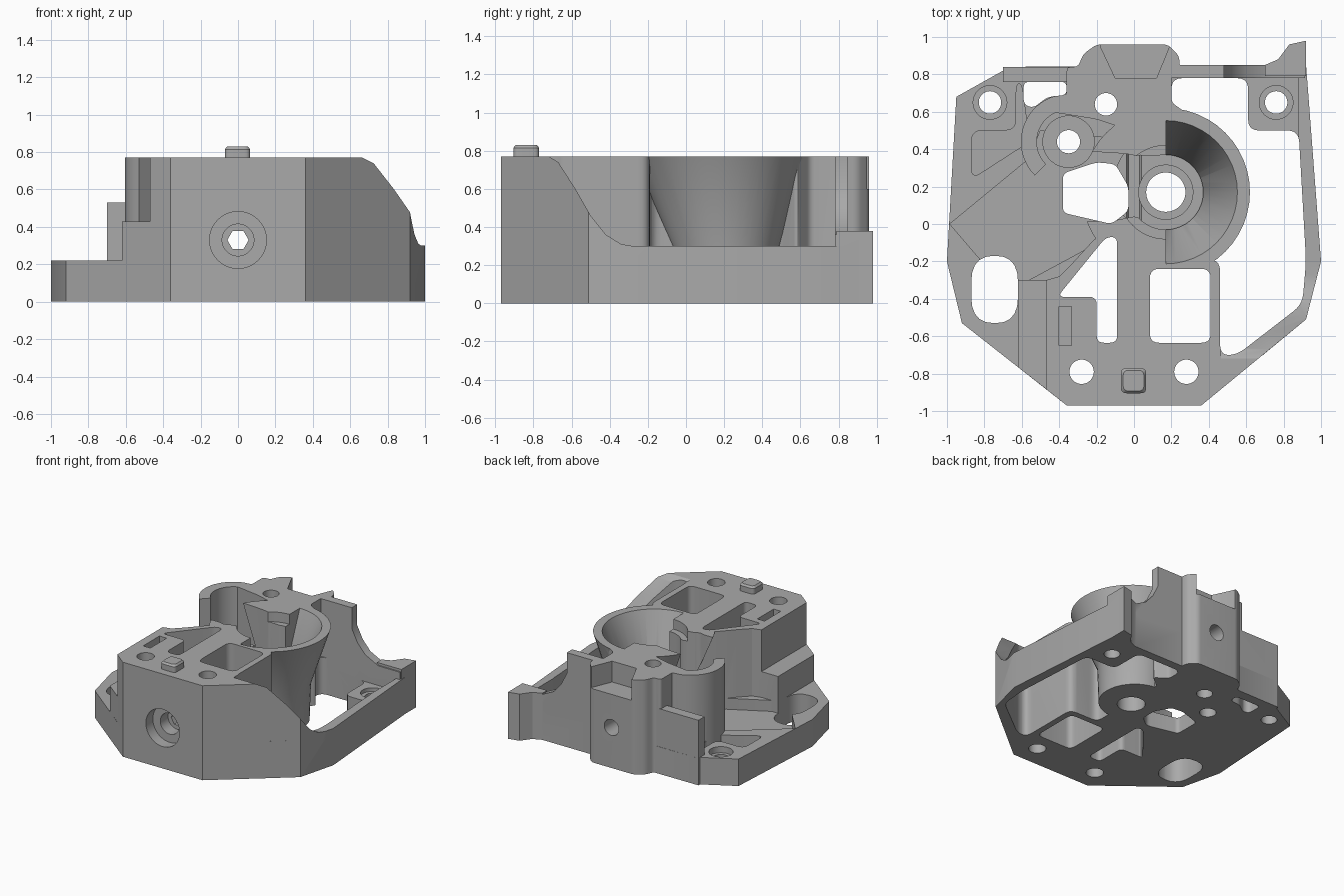
import bpy, bmesh
from math import cos, sin, radians, pi
from mathutils import Vector

cube = bpy.data.objects.get("Cube")
if cube:
    bpy.data.objects.remove(cube, do_unlink=True)

grey = bpy.data.materials.new("matte grey")
grey.use_nodes = True
grey.diffuse_color = (0.4, 0.4, 0.4, 1)
for node in grey.node_tree.nodes:
    if node.type == 'BSDF_PRINCIPLED':
        node.inputs["Base Color"].default_value = (0.4, 0.4, 0.4, 1)


def rounded(pts, r, steps=5):
    """Round every corner of a closed outline."""
    out, n = [], len(pts)
    for i in range(n):
        p, a, b = Vector(pts[i]), Vector(pts[i - 1]), Vector(pts[(i + 1) % n])
        s = p + (a - p).normalized() * min(r, (a - p).length * 0.48)
        e = p + (b - p).normalized() * min(r, (b - p).length * 0.48)
        for k in range(steps + 1):
            t = k / steps
            out.append(tuple(s * (1 - t) ** 2 + p * 2 * t * (1 - t) + e * t * t))
    return out


def arc(cx, cy, r, a0, a1, n=24):
    return [(cx + r * cos(radians(a0 + (a1 - a0) * i / n)),
             cy + r * sin(radians(a0 + (a1 - a0) * i / n))) for i in range(n + 1)]


def circle(cx, cy, r, n=48):
    return arc(cx, cy, r, 0, 360 - 360 / n, n - 1)


def loft(name, sections, axis='z'):
    """Solid through a stack of (outline, position) sections along an axis."""
    order = {'z': lambda a, b, c: (a, b, c),
             'y': lambda a, b, c: (a, c, b),
             'x': lambda a, b, c: (c, a, b)}[axis]
    bm = bmesh.new()
    rings = [[bm.verts.new(order(a, b, c)) for a, b in pts] for pts, c in sections]
    n = len(rings[0])
    for lo, hi in zip(rings, rings[1:]):
        for i in range(n):
            j = (i + 1) % n
            bm.faces.new((lo[i], lo[j], hi[j], hi[i]))
    bm.faces.new(rings[0][::-1])
    bm.faces.new(rings[-1])
    bmesh.ops.recalc_face_normals(bm, faces=bm.faces)
    mesh = bpy.data.meshes.new(name)
    bm.to_mesh(mesh)
    bm.free()
    mesh.materials.append(grey)
    ob = bpy.data.objects.new(name, mesh)
    bpy.context.scene.collection.objects.link(ob)
    return ob


def prism(name, pts, lo, hi, axis='z'):
    return loft(name, [(pts, lo), (pts, hi)], axis)


def box(x0, x1, y0, y1):
    return [(x0, y0), (x1, y0), (x1, y1), (x0, y1)]


def combine(target, other, op):
    mod = target.modifiers.new("combine", 'BOOLEAN')
    mod.operation, mod.object, mod.solver = op, other, 'EXACT'
    bpy.context.view_layer.objects.active = target
    bpy.ops.object.modifier_apply(modifier=mod.name)
    bpy.data.objects.remove(other, do_unlink=True)


def add(ob, to=None):
    combine(to or body, ob, 'UNION')


def cut(ob, from_=None):
    combine(from_ or body, ob, 'DIFFERENCE')


# Base plate
body = prism("housing", [
    (-.95, .68), (-1, -.2), (-.92, -.53), (-.36, -.97), (.36, -.97), (.92, -.51),
    (1, -.2), (.92, .85), (-.7, .84), (-.7, .82)], 0, .22)

# Sunken floor and the pocket beside the left rear screw post
cut(prism("floor_cut", [
    (-.985, 0), (-.83, -.18), (-.72, -.3), (-.6, -.32), (-.1, -.05), (.1, .17),
    (-.05, .45), (-.5, .5), (-.56, .35)], .13, .5))
cut(prism("pocket_cut", rounded([
    (-.87, .24), (-.56, .44), (-.6, .75), (-.63, .75), (-.63, .5), (-.87, .5)], .06),
    .08, .5))

# Tall front block, sloping down on the right
front = prism("front_block", [
    (-.47, -.883), (-.36, -.97), (.36, -.97), (.92, -.51), (1, -.2), (.5, -.15),
    (.2, 0), (-.02, .03), (-.12, -.01), (-.22, -.09), (-.33, -.21), (-.4, -.28), (-.47, -.3)],
    0, .77)
cut(prism("slope_cut", [
    (-.74, .9), (-.72, .77), (-.67, .74), (-.58, .6), (-.5, .46), (-.42, .36),
    (-.34, .31), (-.28, .3), (.3, .3), (.3, .9)], .465, 1.2, 'x'), front)
add(front)
add(prism("side_ledge", [(-.62, -.766), (-.46, -.89), (-.46, -.3), (-.62, -.3)], 0, .43))

# Low right-hand rim and rear corner
add(prism("right_rim", [
    (.5, -.7), (.69, -.7), (.92, -.51), (1, -.2), (.92, .85), (.2, .85), (.2, 0)], 0, .3))
cut(prism("pit_cut", rounded([
    (.46, -.7), (.55, -.7), (.9, -.43), (.92, -.2), (.88, .5), (.61, .5), (.61, .78),
    (.2, .78), (.2, -.19), (.46, -.19)], .06), -1, 2))
cut(prism("corner_cut", box(.55, .88, .45, .78), .2, .5))
add(prism("corner_lug", [
    (.7, .79), (.7, .85), (.77, .88), (.83, .96), (.92, .98), (.92, .79)], 0, .38))

# Rear walls
add(prism("left_rear_wall", box(-.7, -.28, .76, .84), 0, .53))
add(prism("right_rear_wall", [
    (.15, 0), (.15, .77), (.48, .77), (.48, .6), (.53, .5), (.6, .42), (.72, .36),
    (.915, .36), (.915, 0)], .78, .85, 'y'))

# Funnel body
add(loft("funnel", [(circle(.17, .21, .27), 0), (circle(.17, .21, .28), .3),
                    (circle(.17, .17, .45), .77)]))
cut(prism("funnel_gap_cut", [
    (.15, .36), (.0, .37), (-.1, .38), (-.5, .4), (-.5, .0), (-.1, .02), (.0, .04),
    (.15, .0)], .3, 2))

# Rear block with its boss, and the curved screw shroud
add(prism("rear_block", rounded([
    (-.36, .84), (-.36, .68), (-.45, .6), (-.2, .56), (-.08, .52), (-.07, .39), (.02, .36),
    (.14, .42), (.2, .5), (.3, .58), (.2, .65), (.2, .8), (.25, .8), (.24, .9), (.18, .96),
    (-.2, .96), (-.27, .91), (-.3, .84)], .025), 0, .77))
add(prism("screw_shroud", arc(-.35, .44, .255, 65, 225) + arc(-.35, .44, .17, 225, 65),
          0, .77))
add(prism("screw_seat", circle(-.35, .44, .14), 0, .3))
cut(prism("boss_recess", [
    (-.18, 1.1), (-.18, .95), (-.1, .78), (.12, .78), (.19, .95), (.19, 1.1)], .6, 2))

# Conical half of the funnel, throat and centre bore
cut(loft("cone_cut", [(arc(.17, .17, .19, -90, 90), .3),
                      (arc(.17, .17, .385, -90, 90), .775),
                      (arc(.17, .17, .385, -90, 90), 1)]))
cut(prism("shelf_cut", circle(.17, .17, .25), .69, 1))
for radius, depth in ((.2, .3), (.145, .25), (.105, -1)):
    cut(prism("throat_cut", circle(.17, .17, radius), depth, 1))

# Openings through the plate and front block
openings = [
    ([(-.41, -.39), (-.15, -.07), (-.09, -.07), (-.09, -.635), (-.2, -.635), (-.2, -.39)], .04),
    (box(.085, .41, -.635, -.24), .05),
    (box(-.87, -.62, -.53, -.17), .14),
    ([(-.38, .27), (-.2, .33), (-.1, .32), (-.03, .2), (-.03, .07), (-.12, 0), (-.38, .06)], .03),
    ([(-.59, .76), (-.36, .76), (-.36, .69), (-.46, .68), (-.54, .62), (-.59, .64)], .03),
]
for pts, r in openings:
    cut(prism("opening_cut", rounded(pts, r), -1, 2))
cut(prism("slot_cut", box(-.4, -.335, -.65, -.44), .62, 2))

# Screw holes, the rear corner ones counterbored
for x, y, r in ((-.28, -.79, .065), (.28, -.79, .065), (-.15, .64, .06),
                (-.35, .44, .062), (-.77, .65, .06), (.76, .65, .06)):
    cut(prism("screw_hole", circle(x, y, r), -1, 2))
for x in (-.77, .76):
    cut(prism("counterbore", circle(x, .65, .09), .17, .6))

# Horizontal bore: stepped in front, hexagonal inside, round at the rear
for r, y0, y1, sides in ((.152, -1.2, -.88, 48), (.085, -1.2, -.78, 48),
                         (.057, -1.2, 1.2, 6), (.065, .75, 1.2, 32)):
    cut(prism("bore_cut", circle(0, .33, r, sides), y0, y1, 'y'))

# Small locating boss on the front block
boss = loft("locating_boss", [
    (rounded(box(-.07, .065, -.905, -.77), .03), .76),
    (rounded(box(-.07, .065, -.905, -.77), .03), .815),
    (rounded(box(-.058, .053, -.893, -.782), .03), .83)])

for ob in (body, boss):
    bpy.ops.object.select_all(action='DESELECT')
    ob.select_set(True)
    bpy.context.view_layer.objects.active = ob
    bpy.ops.object.shade_smooth_by_angle(angle=radians(28))
